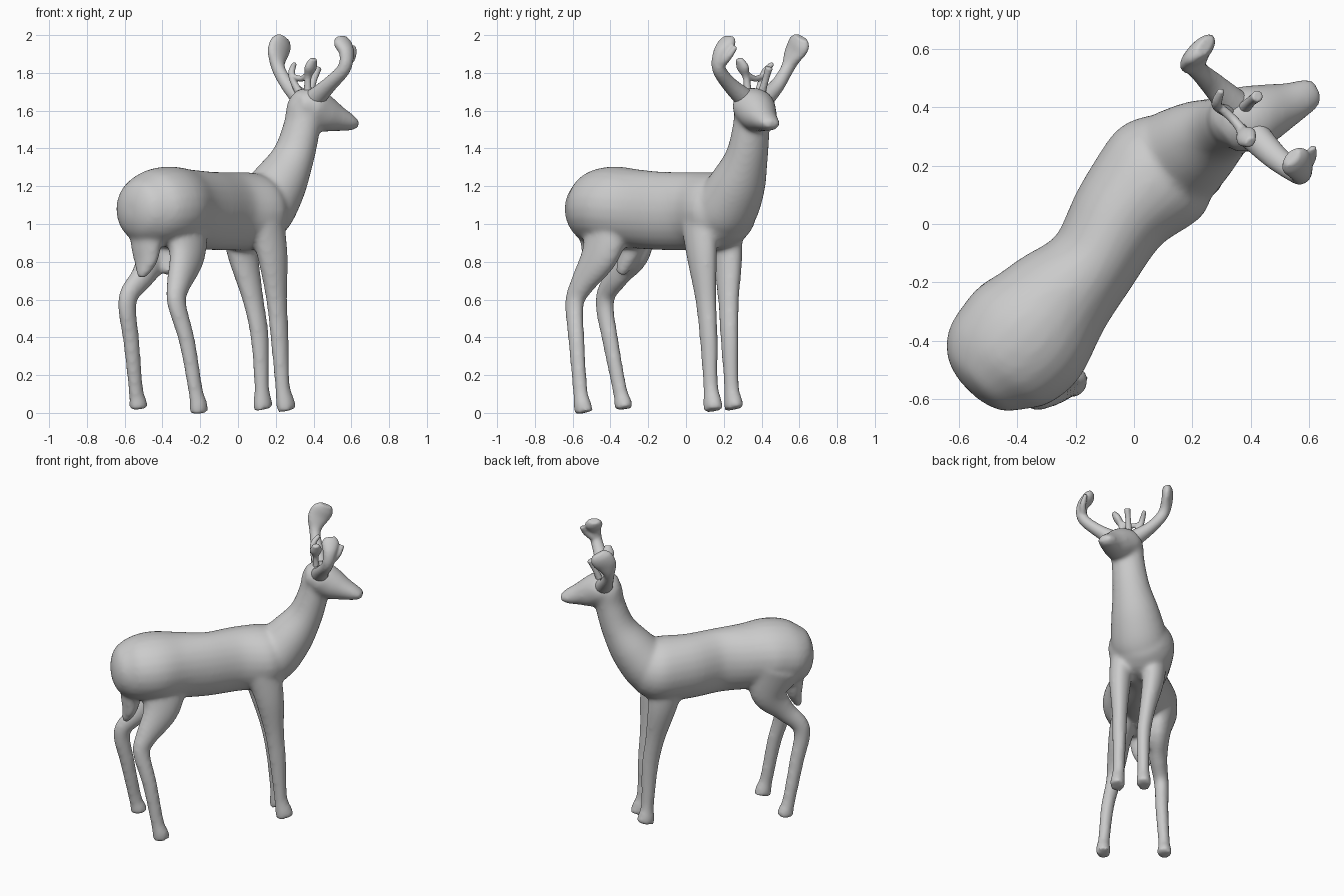
import bpy, bmesh
from math import sin, cos, pi, sqrt
from mathutils import Vector

R = sqrt(0.5)
ALONG = Vector((R, R, 0))      # nose direction of the animal
SIDE = Vector((R, -R, 0))      # its right-hand side


def st(s, t, z, a, b):
    """Ring given along / across the body axis -> world ring."""
    p = ALONG * s + SIDE * t
    return (p.x, p.y, z, a, b)


def spline(rings, steps=5):
    """Catmull-Rom through rings (x, y, z, half width, half depth)."""
    out, n = [], len(rings)
    for i in range(n - 1):
        p = [rings[max(0, min(n - 1, i + k))] for k in (-1, 0, 1, 2)]
        for j in range(steps):
            u = j / steps
            out.append([0.5 * (2 * b + (c - a) * u + (2 * a - 5 * b + 4 * c - d) * u * u
                               + (3 * b - a - 3 * c + d) * u ** 3) for a, b, c, d in zip(*p)])
    return out + [list(rings[-1])]


def loft(bm, rings, ref=SIDE, sides=24):
    """Closed tube with elliptical sections; ref is the width direction."""
    path = spline(rings)
    loops = []
    for i, (x, y, z, a, b) in enumerate(path):
        p0, p1 = path[max(0, i - 1)], path[min(len(path) - 1, i + 1)]
        tan = (Vector(p1[:3]) - Vector(p0[:3])).normalized()
        u = (ref - tan * ref.dot(tan)).normalized()
        v = tan.cross(u)
        loops.append([bm.verts.new(Vector((x, y, z)) + u * a * cos(2 * pi * k / sides)
                                   + v * b * sin(2 * pi * k / sides)) for k in range(sides)])
    for l0, l1 in zip(loops, loops[1:]):
        for k in range(sides):
            m = (k + 1) % sides
            bm.faces.new((l0[k], l0[m], l1[m], l1[k]))
    bm.faces.new(loops[0][::-1])
    bm.faces.new(loops[-1])


def fuse(name, tubes, ref, voxel, smooth):
    """Melt overlapping tubes into one smooth skin."""
    bm = bmesh.new()
    for t in tubes:
        loft(bm, t, ref)
    bmesh.ops.recalc_face_normals(bm, faces=bm.faces)
    me = bpy.data.meshes.new(name)
    bm.to_mesh(me)
    bm.free()
    ob = bpy.data.objects.new(name, me)
    bpy.context.collection.objects.link(ob)
    rm = ob.modifiers.new("skin", 'REMESH')
    rm.mode, rm.voxel_size, rm.use_smooth_shade = 'VOXEL', voxel, True
    sm = ob.modifiers.new("soften", 'SMOOTH')
    sm.factor, sm.iterations = 0.5, smooth
    return ob


# torso, rump to chest
torso = [st(*r) for r in (
    (-.805, 0, 1.08, .04, .04), (-.79, 0, 1.08, .10, .095), (-.755, 0, 1.08, .155, .15),
    (-.67, 0, 1.08, .21, .195), (-.54, .01, 1.09, .235, .215), (-.38, 0, 1.08, .198, .21),
    (-.20, -.005, 1.07, .158, .208), (0, -.055, 1.067, .175, .208), (.17, -.062, 1.067, .208, .205),
    (.26, -.06, 1.075, .185, .18), (.325, -.055, 1.08, .135, .14), (.35, -.055, 1.08, .09, .10))]
# neck and head
neck = [st(*r) for r in (
    (.13, -.055, .97, .14, .12), (.23, -.055, 1.07, .178, .165), (.345, -.04, 1.21, .155, .145),
    (.435, -.02, 1.36, .118, .108), (.485, -.005, 1.52, .103, .094), (.505, 0, 1.63, .10, .092),
    (.52, 0, 1.705, .06, .05))]
head = [st(*r) for r in (
    (.43, 0, 1.63, .07, .06), (.51, .015, 1.625, .118, .10), (.59, .05, 1.585, .102, .10),
    (.67, .085, 1.555, .075, .067), (.735, .108, 1.535, .058, .043), (.772, .122, 1.528, .04, .022))]

# legs: shared thicknesses, own stance for each
front_size = ((.08, .11), (.068, .09), (.05, .062), (.044, .053), (.038, .042), (.046, .054), (.046, .058))
hind_size = ((.10, .17), (.075, .12), (.058, .07), (.046, .055), (.041, .046), (.037, .042), (.045, .05), (.045, .056))


def leg(points, sizes):
    return [p + s for p, s in zip(points, sizes)]


front_right = leg(((.15, .07, 1.0), (.185, .085, .82), (.205, .105, .6), (.22, .12, .4),
                   (.235, .13, .15), (.25, .14, .06), (.26, .145, .012)), front_size)
front_left = leg(((0, .2, 1.0), (.03, .22, .82), (.08, .225, .6), (.115, .23, .4),
                  (.125, .24, .15), (.13, .25, .06), (.135, .255, .02)), front_size)
hind_right = leg(((-.3, -.4, 1.05), (-.27, -.45, .85), (-.315, -.55, .68), (-.325, -.59, .58),
                  (-.27, -.58, .38), (-.225, -.56, .12), (-.21, -.55, .05), (-.205, -.54, 0)), hind_size)
hind_left = leg(((-.48, -.3, 1.05), (-.44, -.28, .87), (-.50, -.36, .73), (-.585, -.43, .6),
                 (-.565, -.40, .38), (-.54, -.35, .12), (-.53, -.335, .06), (-.525, -.33, .02)), hind_size)

# tail and underside bulge
tail = [(-.47, -.47, 1.05, .14, .08), (-.485, -.475, .90, .10, .065),
        (-.49, -.485, .80, .075, .045), (-.515, -.50, .715, .025, .02)]
underside = [(-.36, -.28, .92, .07, .08), (-.36, -.31, .82, .05, .055), (-.37, -.35, .735, .025, .03)]

fuse("body", [torso, neck, head, front_right, front_left, hind_right, hind_left, tail, underside],
     SIDE, .012, 16)

# antlers with flattened ends and a tine
fuse("left_antler", [
    [(.35, .40, 1.65, .06, .055), (.27, .48, 1.73, .042, .038), (.215, .535, 1.82, .035, .035),
     (.21, .57, 1.90, .066, .034), (.23, .60, 1.955, .07, .034), (.245, .61, 1.988, .045, .022)],
], ALONG, .008, 4)
fuse("right_antler", [
    [(.38, .34, 1.64, .06, .06), (.48, .235, 1.735, .045, .04), (.56, .175, 1.82, .037, .035),
     (.575, .18, 1.90, .042, .034), (.555, .215, 1.955, .056, .035), (.54, .23, 1.988, .036, .022)],
    [(.57, .18, 1.84, .025, .025), (.605, .225, 1.89, .022, .02), (.615, .265, 1.94, .012, .012)],
], ALONG, .008, 4)

# small inner tines on the crown
fuse("crown_tines", [
    [(.34, .38, 1.67, .025, .025), (.29, .40, 1.76, .017, .017), (.285, .42, 1.81, .018, .018), (.30, .46, 1.85, .012, .012)],
    [(.37, .33, 1.66, .025, .025), (.37, .32, 1.77, .018, .018), (.385, .30, 1.83, .038, .025), (.40, .28, 1.875, .02, .016)],
    [(.37, .39, 1.66, .025, .025), (.40, .42, 1.76, .018, .018), (.425, .44, 1.83, .022, .02)],
    [(.29, .405, 1.78, .015, .015), (.34, .36, 1.77, .016, .016), (.38, .31, 1.80, .018, .018)],
], ALONG, .006, 3)
